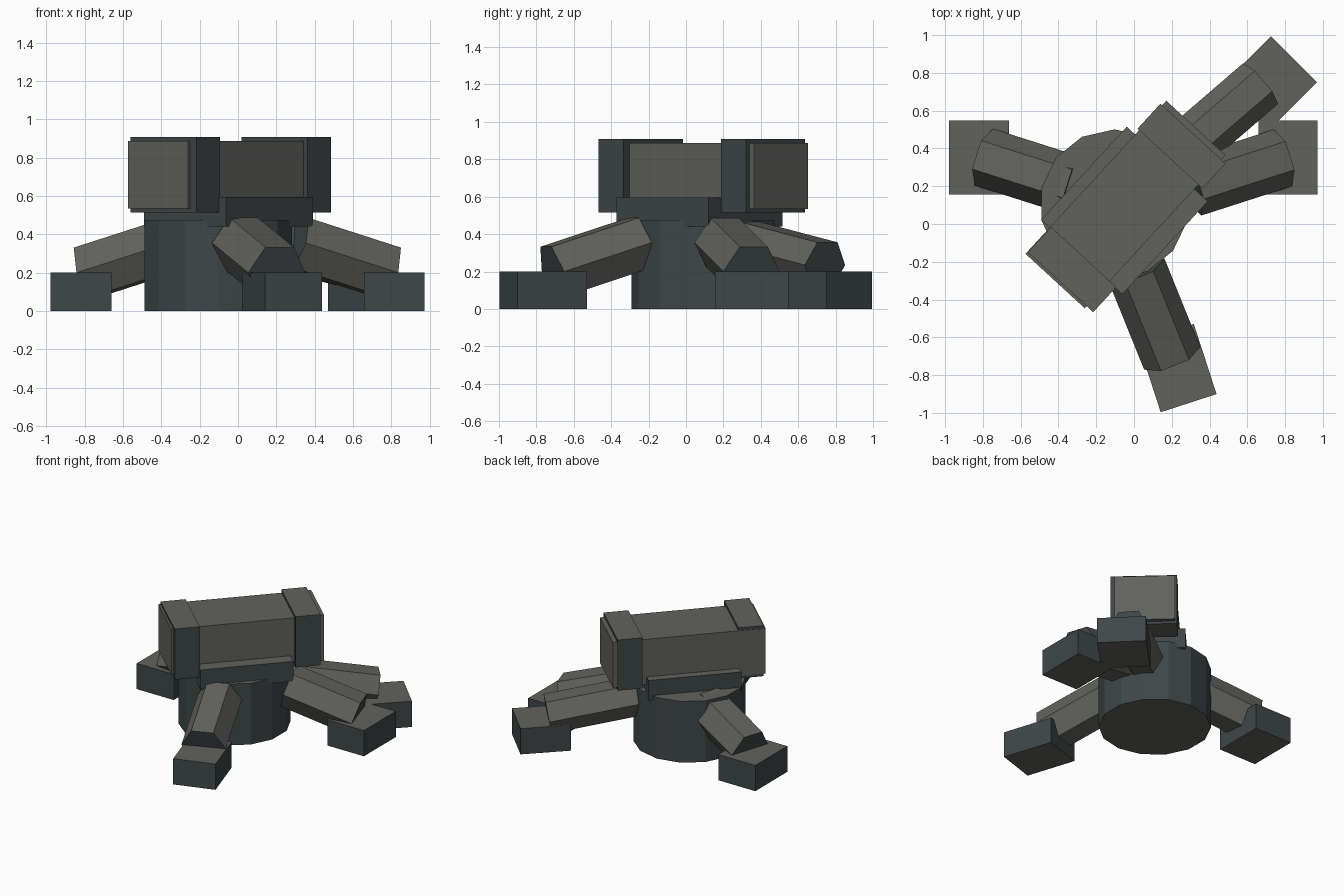
import bpy, bmesh, math
from mathutils import Vector, Matrix

if "Cube" in bpy.data.objects:
    bpy.data.objects.remove(bpy.data.objects["Cube"])


def material(name, rgb):
    m = bpy.data.materials.new(name)
    m.diffuse_color = (*rgb, 1)
    m.use_nodes = True
    m.node_tree.nodes["Principled BSDF"].inputs["Base Color"].default_value = m.diffuse_color
    return m


WARM = material("warm grey", (0.120, 0.122, 0.110))
DARK = material("dark slate", (0.050, 0.062, 0.064))


def ngon(n, r, start=0.0):
    return [(r * math.cos(start + math.tau * i / n), r * math.sin(start + math.tau * i / n))
            for i in range(n)]


def rect(w, d):
    return [(-w / 2, -d / 2), (w / 2, -d / 2), (w / 2, d / 2), (-w / 2, d / 2)]


def prism(name, profile, length, matrix, side=WARM, cap=WARM):
    """Extrude a profile along local z; sides and caps get their own colour."""
    bm = bmesh.new()
    low = [bm.verts.new((x, y, 0)) for x, y in profile]
    high = [bm.verts.new((x, y, length)) for x, y in profile]
    caps = [bm.faces.new(low[::-1]), bm.faces.new(high)]
    n = len(profile)
    for i in range(n):
        j = (i + 1) % n
        bm.faces.new((low[i], low[j], high[j], high[i]))
    for f in bm.faces:
        f.material_index = 1 if f in caps else 0
    bm.transform(matrix)
    bmesh.ops.recalc_face_normals(bm, faces=bm.faces)
    me = bpy.data.meshes.new(name)
    bm.to_mesh(me)
    bm.free()
    me.materials.append(side)
    me.materials.append(cap)
    ob = bpy.data.objects.new(name, me)
    bpy.context.collection.objects.link(ob)
    return ob


def upright(x, y, z, degrees=0):
    return Matrix.Translation((x, y, z)) @ Matrix.Rotation(math.radians(degrees), 4, 'Z')


# Central drum
prism("base_drum", ngon(14, 0.396, math.pi / 2), 0.475, upright(-0.103, 0.105, 0), DARK, WARM)

# Feet: centre, width, depth, turn
feet = {
    "left_foot": (-0.82, 0.352, 0.318, 0.392, 0),
    "right_foot": (0.815, 0.352, 0.314, 0.392, 0),
    "front_foot": (0.229, -0.763, 0.311, 0.39, 18),
    "rear_foot": (0.72, 0.745, 0.36, 0.345, 45),
}
for name, (x, y, w, d, turn) in feet.items():
    prism(name, rect(w, d), 0.2, upright(x, y, 0, turn), DARK, WARM)


# Sloping six-sided legs with a flat top
def leg(name, inner, outer, r):
    a, b = Vector(inner), Vector(outer)
    axis = (b - a).normalized()
    side = axis.cross(Vector((0, 0, 1))).normalized()
    up = side.cross(axis)
    rot = Matrix((side, up, -axis)).transposed().to_4x4()
    prism(name, ngon(6, r), (b - a).length, Matrix.Translation(b) @ rot, WARM, DARK)


leg("left_leg", (-0.314, 0.201, 0.355), (-0.795, 0.354, 0.2), 0.158)
leg("right_leg", (0.307, 0.195, 0.355), (0.788, 0.35, 0.2), 0.158)
leg("front_leg", (0.013, -0.243, 0.355), (0.202, -0.711, 0.2), 0.16)
leg("rear_leg", (0.14, 0.286, 0.355), (0.67, 0.743, 0.235), 0.142)

# Head, set diagonally: u runs along the head, n across it
TURN = 47.4
U = Vector((math.cos(math.radians(TURN)), math.sin(math.radians(TURN))))
N = Vector((U.y, -U.x))


def head_box(name, u, n, z, side, cap):
    c = U * (sum(u) / 2) + N * (sum(n) / 2)
    prism(name, rect(u[1] - u[0], n[1] - n[0]), z[1] - z[0],
          upright(c.x, c.y, z[0], TURN), side, cap)


head_box("mount_plate", (-0.316, 0.353), (-0.377, 0.206), (0.44, 0.595), DARK, WARM)
head_box("head_body", (-0.505, 0.596), (-0.316, 0.110), (0.535, 0.887), WARM, WARM)
head_box("front_band", (-0.49, -0.309), (-0.312, 0.157), (0.515, 0.908), DARK, WARM)
head_box("rear_band", (0.384, 0.564), (-0.328, 0.140), (0.515, 0.908), DARK, WARM)
